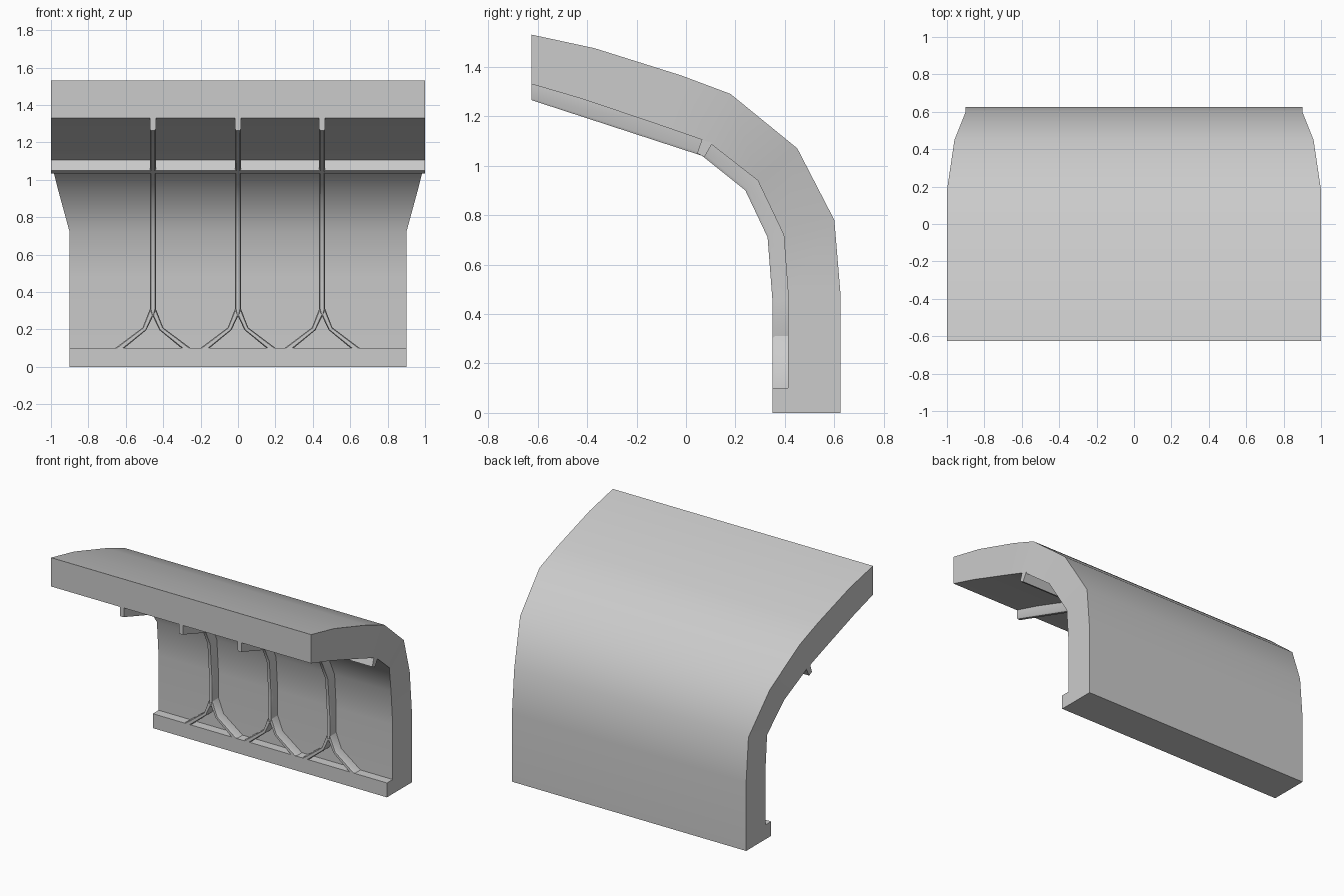
import bpy, bmesh
from math import radians

if "Cube" in bpy.data.objects:
    bpy.data.objects.remove(bpy.data.objects["Cube"])


def loft(name, sections, angle=30):
    """Skin a list of equal-length closed sections and cap both ends."""
    bm = bmesh.new()
    rings = [[bm.verts.new(p) for p in s] for s in sections]
    n = len(rings[0])
    for a, b in zip(rings, rings[1:]):
        for i in range(n):
            j = (i + 1) % n
            bm.faces.new((a[i], a[j], b[j], b[i]))
    bm.faces.new(rings[0][::-1])
    bm.faces.new(rings[-1])
    bmesh.ops.recalc_face_normals(bm, faces=bm.faces)
    mesh = bpy.data.meshes.new(name)
    bm.to_mesh(mesh)
    bm.free()
    ob = bpy.data.objects.new(name, mesh)
    bpy.context.collection.objects.link(ob)
    bpy.context.view_layer.objects.active = ob
    ob.select_set(True)
    bpy.ops.object.shade_smooth_by_angle(angle=radians(angle))
    ob.select_set(False)
    return ob


def prism(name, profile, half):
    """Extrude a (y, z) profile along x."""
    return loft(name, [[(x, y, z) for y, z in profile] for x in (-half, half)])


# Curved wall panel: outer point, inner point, half width
panel = [
    ((-0.625, 1.53), (-0.625, 1.33), 1.0),
    ((-0.37, 1.475), (-0.42, 1.27), 1.0),
    ((-0.02, 1.365), (-0.10, 1.162), 1.0),
    ((0.18, 1.29), (0.09, 1.096), 1.0),
    ((0.45, 1.07), (0.29, 0.94), 0.96),
    ((0.60, 0.78), (0.395, 0.72), 0.9),
    ((0.625, 0.48), (0.413, 0.48), 0.9),
    ((0.625, 0.0), (0.413, 0.0), 0.9),
]
loft("wall_panel", [[(-w, *o), (w, *o), (w, *i), (-w, *i)] for o, i, w in panel])

# Base lip and horizontal beam under the curve
prism("base_lip", [(0.35, 0), (0.42, 0), (0.42, 0.1), (0.35, 0.1)], 0.9)
prism("cross_beam", [(0.065, 1.108), (0.045, 1.05), (0.075, 1.035), (0.107, 1.092)], 1.0)

# Rib stations: front point, back point, half width
stem = [
    ((-0.625, 1.265), (-0.625, 1.331), 0.016),
    ((0.065, 1.04), (0.12, 1.12), 0.016),
    ((0.24, 0.90), (0.31, 0.96), 0.016),
    ((0.33, 0.71), (0.415, 0.73), 0.016),
    ((0.35, 0.45), (0.43, 0.46), 0.016),
    ((0.35, 0.31), (0.43, 0.31), 0.016),
    ((0.35, 0.27), (0.43, 0.27), 0.001),
]
# Fork leg: outer and inner edge in (x, z)
leg = [
    ((0.016, 0.31), (0.0, 0.27)),
    ((0.055, 0.21), (0.035, 0.197)),
    ((0.205, 0.098), (0.155, 0.098)),
]


def stem_section(cx, f, b, w):
    s = [f[k] + (b[k] - f[k]) * 0.12 for k in (0, 1)]
    return [(cx - w, *b), (cx - w, *s), (cx - w * 0.65, *f),
            (cx + w * 0.65, *f), (cx + w, *s), (cx + w, *b)]


def leg_section(cx, side, o, i):
    def p(t, y):
        return (cx + side * (o[0] + (i[0] - o[0]) * t), y, o[1] + (i[1] - o[1]) * t)
    return [p(0, 0.43), p(0, 0.359), p(0.18, 0.35), p(0.82, 0.35), p(1, 0.359), p(1, 0.43)]


# Three ribs, each splitting into two legs at the foot
for cx in (-0.455, 0, 0.45):
    loft("rib_stem", [stem_section(cx, *s) for s in stem], 35)
    for side in (-1, 1):
        loft("rib_leg", [leg_section(cx, side, *s) for s in leg], 35)
